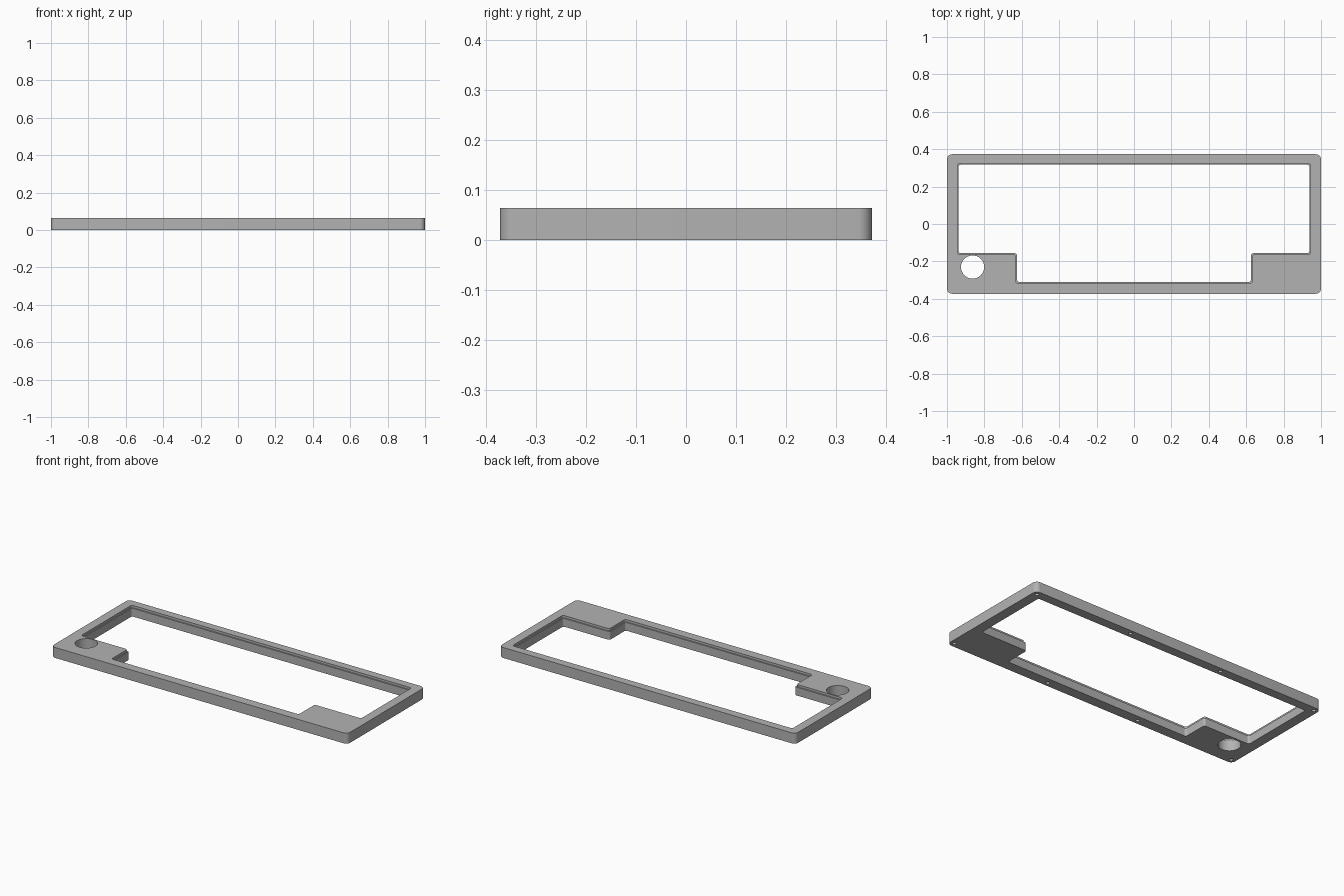
import bpy
import bmesh
from math import pi, cos, sin
from mathutils import Vector

if "Cube" in bpy.data.objects:
    bpy.data.objects.remove(bpy.data.objects["Cube"])

HALF_W, HALF_D, HEIGHT = 1.0, 0.373, 0.064

grey = bpy.data.materials.new("plain grey")
grey.use_nodes = True
grey.diffuse_color = (0.45, 0.45, 0.45, 1)
grey.node_tree.nodes["Principled BSDF"].inputs["Base Color"].default_value = grey.diffuse_color


def rounded(points, radius, steps=8):
    """Replace each right-angled corner of an outline with a quarter arc."""
    out = []
    for i, p in enumerate(points):
        p = Vector(p)
        a = (Vector(points[i - 1]) - p).normalized() * radius
        b = (Vector(points[(i + 1) % len(points)]) - p).normalized() * radius
        for k in range(steps + 1):
            t = k / steps * pi / 2
            out.append(p + a * (1 - sin(t)) + b * (1 - cos(t)))
    return out


def circle(x, y, radius, sides):
    return [Vector((x + radius * cos(2 * pi * k / sides), y + radius * sin(2 * pi * k / sides)))
            for k in range(sides)]


def prism(name, outline, z0, z1):
    bm = bmesh.new()
    face = bm.faces.new([bm.verts.new((p.x, p.y, z0)) for p in outline])
    top = bmesh.ops.extrude_face_region(bm, geom=[face])["geom"]
    bmesh.ops.translate(bm, vec=(0, 0, z1 - z0), verts=[v for v in top if isinstance(v, bmesh.types.BMVert)])
    bmesh.ops.recalc_face_normals(bm, faces=bm.faces)
    mesh = bpy.data.meshes.new(name)
    bm.to_mesh(mesh)
    bm.free()
    mesh.materials.append(grey)
    obj = bpy.data.objects.new(name, mesh)
    bpy.context.collection.objects.link(obj)
    return obj


def opening(grow):
    """Window outline with a notch left solid at each front corner."""
    w, back, front = 0.938 + grow, 0.317 + grow, -0.31 - grow
    inner, notch = 0.625 + grow, -0.156 - grow
    return rounded([(-w, back), (-w, notch), (-inner, notch), (-inner, front),
                    (inner, front), (inner, notch), (w, notch), (w, back)], 0.013)


# Solid slab with rounded corners
frame = prism("frame", rounded([(-HALF_W, -HALF_D), (HALF_W, -HALF_D),
                                (HALF_W, HALF_D), (-HALF_W, HALF_D)], 0.028), 0, HEIGHT)

# Window, shallow rim step around its top, and round knob hole
cutters = [prism("window_cutter", opening(0), -0.1, 0.2),
           prism("rim_step_cutter", opening(0.007), HEIGHT - 0.014, 0.2),
           prism("knob_hole_cutter", circle(-0.863, -0.23, 0.062, 48), -0.1, 0.2)]

# Blind screw holes in the underside
for x in (-0.973, -0.316, 0.316, 0.973):
    for y in (-0.346, 0.346):
        cutters.append(prism("screw_hole_cutter", circle(x, y, 0.011, 16), -0.1, 0.045))

for cutter in cutters:
    cutter.hide_render = True
    mod = frame.modifiers.new(cutter.name, "BOOLEAN")
    mod.operation, mod.solver, mod.object = "DIFFERENCE", "EXACT", cutter

# Bake the cuts and remove the cutters
bpy.context.view_layer.update()
baked = bpy.data.meshes.new_from_object(frame.evaluated_get(bpy.context.evaluated_depsgraph_get()))
frame.modifiers.clear()
frame.data = baked
for cutter in cutters:
    bpy.data.objects.remove(cutter)

bpy.ops.object.select_all(action="DESELECT")
frame.select_set(True)
bpy.context.view_layer.objects.active = frame
bpy.ops.object.shade_smooth_by_angle(angle=pi / 6)
